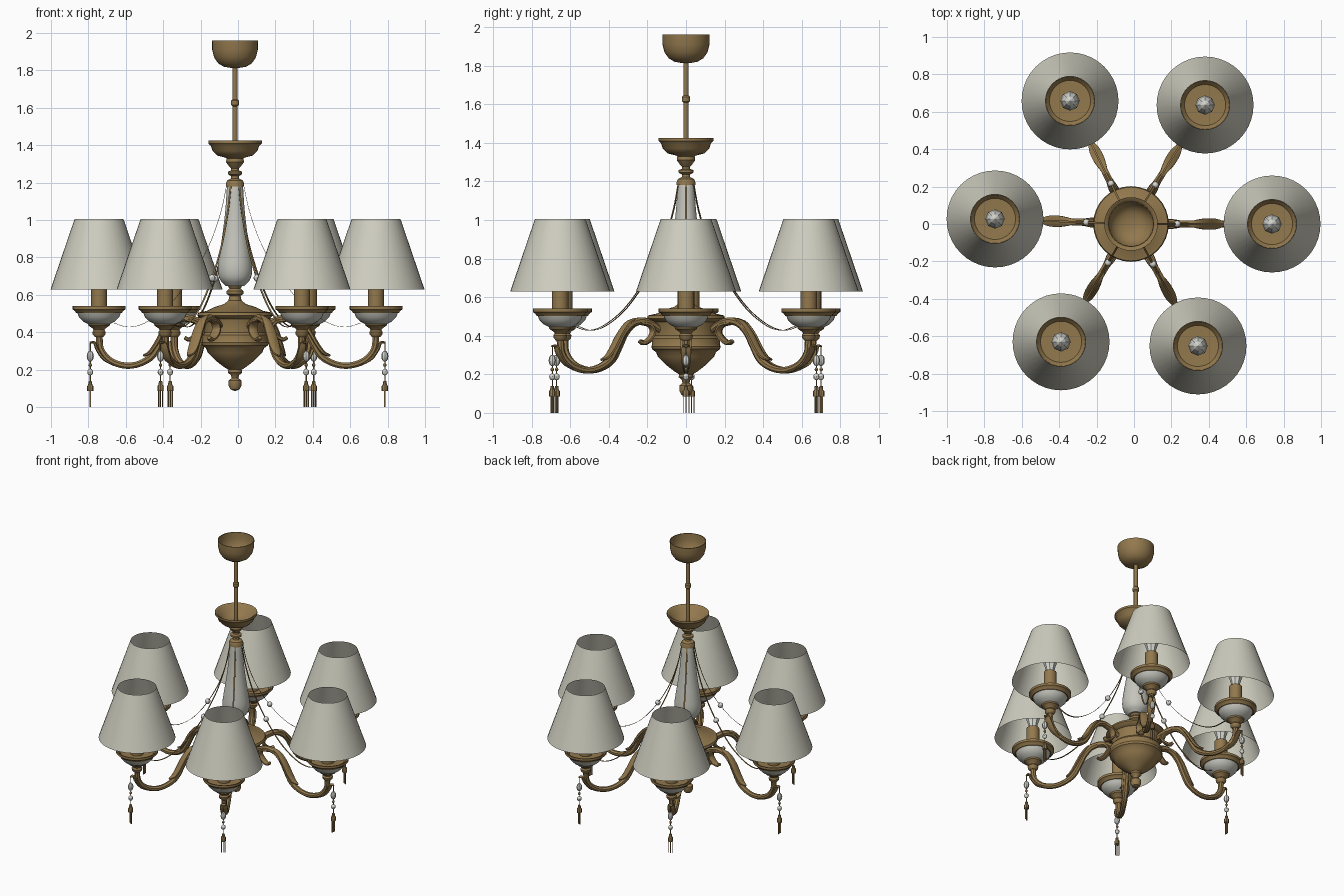
import bpy, bmesh, math
from mathutils import Vector

CX = -0.016  # hub axis


def mat(name, c):
    m = bpy.data.materials.new(name)
    m.diffuse_color = (*c, 1)
    return m


BRONZE = mat("aged bronze", (0.29, 0.19, 0.075))
SHADE = mat("shade fabric", (0.62, 0.61, 0.52))
GLASS = mat("frosted glass", (0.56, 0.56, 0.51))
BEAD = mat("crystal bead", (0.68, 0.68, 0.64))


def finish(bm, name, m, smooth=True, normals=True):
    if normals:
        bmesh.ops.recalc_face_normals(bm, faces=bm.faces)
    me = bpy.data.meshes.new(name)
    bm.to_mesh(me)
    bm.free()
    me.materials.append(m)
    ob = bpy.data.objects.new(name, me)
    bpy.context.collection.objects.link(ob)
    if smooth:
        bpy.ops.object.select_all(action='DESELECT')
        ob.select_set(True)
        bpy.context.view_layer.objects.active = ob
        bpy.ops.object.shade_smooth_by_angle(angle=math.radians(35))
    return ob


def lathe(name, prof, m, x=CX, y=0.0, n=32, smooth=True):
    """Revolve (radius, z) points about a vertical axis."""
    bm = bmesh.new()
    rings = []
    for r, z in prof:
        if r < 1e-5:
            rings.append([bm.verts.new((x, y, z))])
        else:
            rings.append([bm.verts.new((x + r * math.cos(2 * math.pi * i / n),
                                        y + r * math.sin(2 * math.pi * i / n), z)) for i in range(n)])
    for a, b in zip(rings, rings[1:]):
        for i in range(n):
            j = (i + 1) % n
            vs = [a[i % len(a)], a[j % len(a)], b[j % len(b)], b[i % len(b)]]
            bm.faces.new(list(dict.fromkeys(vs)))
    return finish(bm, name, m, smooth)


def spline(pts, steps):
    """Catmull-Rom through tuples of any length."""
    p = [Vector(q) for q in pts]
    p = [2 * p[0] - p[1]] + p + [2 * p[-1] - p[-2]]
    out = []
    for i in range(1, len(p) - 2):
        a, b, c, d = p[i - 1:i + 3]
        for s in range(steps):
            t = s / steps
            out.append(0.5 * (2 * b + (c - a) * t + (2 * a - 5 * b + 4 * c - d) * t * t
                              + (3 * b - a - 3 * c + d) * t ** 3))
    return out + [p[-2]]


def sweep(name, pts, m, ang, k=1.0, n=8, steps=4, side=0.0):
    """Elliptic tube along (r, z, half_width, half_height) in the vertical plane of one arm."""
    ps = spline(pts, steps)
    ca, sa = math.cos(ang), math.sin(ang)
    bm = bmesh.new()
    rings = []
    for i, p in enumerate(ps):
        t = ps[min(i + 1, len(ps) - 1)] - ps[max(i - 1, 0)]
        t = Vector((t[0], t[1])).normalized()
        ring = []
        for s in range(n):
            u = 2 * math.pi * (s + 0.5) / n
            w, h = p[2] * math.cos(u) + side, p[3] * math.sin(u)
            r, z = p[0] * k - t.y * h, p[1] + t.x * h
            ring.append(bm.verts.new((CX + r * ca - w * sa, r * sa + w * ca, z)))
        rings.append(ring)
    for a, b in zip(rings, rings[1:]):
        for i in range(n):
            bm.faces.new((a[i], a[(i + 1) % n], b[(i + 1) % n], b[i]))
    bm.faces.new(rings[0])
    bm.faces.new(rings[-1])
    return finish(bm, name, m)


def ball(name, x, y, z, r, h, m=BEAD, n=8):
    lathe(name, [(r * math.sin(math.pi * i / 6), z - h * math.cos(math.pi * i / 6)) for i in range(7)],
          m, x, y, n)


# Ceiling cup, rod and upper dish
lathe("ceiling_cup", [(0.118, 1.96), (0.123, 1.96), (0.122, 1.91), (0.112, 1.87), (0.09, 1.838),
                      (0.06, 1.82), (0.02, 1.813), (0.0, 1.813)], BRONZE)
lathe("rod", [(0.014, 1.82), (0.014, 1.645), (0.021, 1.638), (0.021, 1.615), (0.014, 1.608), (0.014, 1.35)],
      BRONZE, n=16)
lathe("upper_dish", [(0, 1.352), (0.06, 1.355), (0.1, 1.38), (0.125, 1.415), (0.143, 1.425), (0.143, 1.41),
                     (0.13, 1.398), (0.12, 1.37), (0.095, 1.345), (0.055, 1.335), (0.045, 1.33),
                     (0.048, 1.31), (0.03, 1.285), (0.02, 1.275), (0.022, 1.265), (0.038, 1.258),
                     (0.038, 1.245), (0.02, 1.235), (0.022, 1.222), (0.042, 1.212), (0.049, 1.195),
                     (0.049, 1.18), (0, 1.18)], BRONZE)
# Glass column
lathe("glass_column", [(0.042, 1.185)] + [tuple(p) for p in spline(
    [(0.043, 1.18), (0.052, 1.05), (0.066, 0.93), (0.083, 0.82), (0.092, 0.74), (0.082, 0.685), (0.05, 0.648)], 4)]
    + [(0, 0.645)], GLASS)
# Central hub with bottom finial
lathe("hub", [(0, 0.65), (0.04, 0.65), (0.03, 0.635), (0.045, 0.62), (0.045, 0.605), (0.03, 0.595),
              (0.035, 0.57), (0.06, 0.55), (0.11, 0.535), (0.15, 0.515), (0.197, 0.505), (0.202, 0.49),
              (0.19, 0.478), (0.17, 0.47), (0.162, 0.44), (0.162, 0.4), (0.175, 0.385), (0.175, 0.355),
              (0.18, 0.345), (0.176, 0.33), (0.155, 0.315), (0.145, 0.29), (0.105, 0.25), (0.06, 0.215),
              (0.036, 0.2), (0.038, 0.185), (0.022, 0.17), (0.018, 0.155), (0.034, 0.142), (0.035, 0.115),
              (0.025, 0.095), (0, 0.085)], BRONZE)

# Six arms: (lamp x, lamp y)
LAMPS = [(0.738, 0.0), (0.38, 0.636), (-0.342, 0.658), (-0.743, 0.027), (-0.39, -0.63), (0.342, -0.652)]
for i, (x, y) in enumerate(LAMPS, 1):
    ang = math.atan2(y, x - CX)
    L = math.hypot(x - CX, y)
    k = L / 0.74
    tag = f"_{i}"
    # S-curved arm and its leaves
    sweep("arm" + tag, [(0.15, 0.43, .018, .018), (0.2, 0.46, .018, .018), (0.26, 0.476, .02, .02),
                        (0.32, 0.463, .02, .02), (0.37, 0.415, .02, .02), (0.405, 0.35, .02, .02),
                        (0.45, 0.275, .02, .02), (0.52, 0.232, .018, .018), (0.6, 0.222, .018, .018),
                        (0.68, 0.25, .018, .018), (0.73, 0.31, .018, .018), (0.74, 0.39, .02, .02)],
          BRONZE, ang, k)
    sweep("scroll_leaf" + tag, [(0.27, 0.468, .02, .012), (0.215, 0.455, .026, .012), (0.195, 0.42, .028, .012),
                                (0.215, 0.385, .028, .012), (0.25, 0.362, .022, .012), (0.275, 0.372, .012, .01)],
          BRONZE, ang, k)
    sweep("upper_leaf" + tag, [(0.3, 0.485, .012, .008), (0.345, 0.462, .024, .012), (0.39, 0.405, .032, .014),
                               (0.43, 0.335, .032, .014), (0.465, 0.29, .024, .012), (0.5, 0.275, .006, .006)],
          BRONZE, ang, k)
    sweep("outer_leaf" + tag, [(0.66, 0.225, .01, .006), (0.715, 0.26, .024, .01), (0.75, 0.31, .028, .01),
                               (0.765, 0.345, .022, .008), (0.79, 0.345, .006, .005)], BRONZE, ang, k)
    # Lamp dish, candle tube, bulb and shade
    lathe("dish_stem" + tag, [(0, 0.45), (0.06, 0.448), (0.056, 0.435), (0.036, 0.422), (0.028, 0.412),
                              (0.036, 0.402), (0.034, 0.388), (0.022, 0.375), (0, 0.375)], BRONZE, x, y, 20)
    lathe("glass_bowl" + tag, [(0.118, 0.508), (0.108, 0.482), (0.085, 0.458), (0.055, 0.443)], GLASS, x, y)
    lathe("dish_rim" + tag, [(0, 0.508), (0.11, 0.513), (0.13, 0.537), (0.142, 0.54), (0.142, 0.523),
                             (0.13, 0.515), (0.122, 0.503), (0.1, 0.503)], BRONZE, x, y)
    lathe("candle_tube" + tag, [(0.043, 0.505), (0.043, 0.70), (0, 0.70)], BRONZE, x, y, 20)
    lathe("bulb" + tag, [(0.025, 0.70), (0.035, 0.74), (0.052, 0.79), (0.045, 0.84), (0.025, 0.885), (0, 0.91)],
          BEAD, x, y, 8, False)
    lathe("lamp_shade" + tag, [(0.259, 0.63), (0.131, 1.005)], SHADE, x, y, 40)
    # Draped ribbon with beads
    e = .0015
    sweep("swag" + tag, [(0.045, 1.19, .007, e), (0.075, 1.05, .007, e), (0.13, 0.89, .007, e),
                         (0.2, 0.755, .007, e), (0.285, 0.63, .007, e), (0.38, 0.525, .007, e),
                         (0.49, 0.45, .007, e), (0.58, 0.428, .007, e), (0.66, 0.45, .007, e)],
          BRONZE, ang, k, 4)
    ca, sa = math.cos(ang), math.sin(ang)
    ball("swag_bead" + tag, CX + 0.243 * k * ca, 0.243 * k * sa, 0.69, 0.019, 0.019)
    # Hanging pendant
    pr = L + 0.047
    px, py = CX + pr * ca, pr * sa
    lathe("pendant_wire" + tag, [(0.003, 0.345), (0.003, 0.12)], BRONZE, px, py, 6)
    ball("pendant_drop" + tag, px, py, 0.272, 0.019, 0.03)
    ball("pendant_small_bead" + tag, px, py, 0.225, 0.009, 0.01, BRONZE)
    ball("pendant_bead" + tag, px, py, 0.187, 0.016, 0.018)
    lathe("tassel_cap" + tag, [(0, 0.14), (0.009, 0.138), (0.011, 0.12), (0.017, 0.112), (0.017, 0.085),
                               (0, 0.085)], BRONZE, px, py, 8)
    for s in (-0.012, 0, 0.012):
        sweep("tassel_strip" + tag, [(pr, 0.09, .003, .005), (pr, 0.0, .003, .005)], BRONZE, ang, 1, 4, 1, s)
